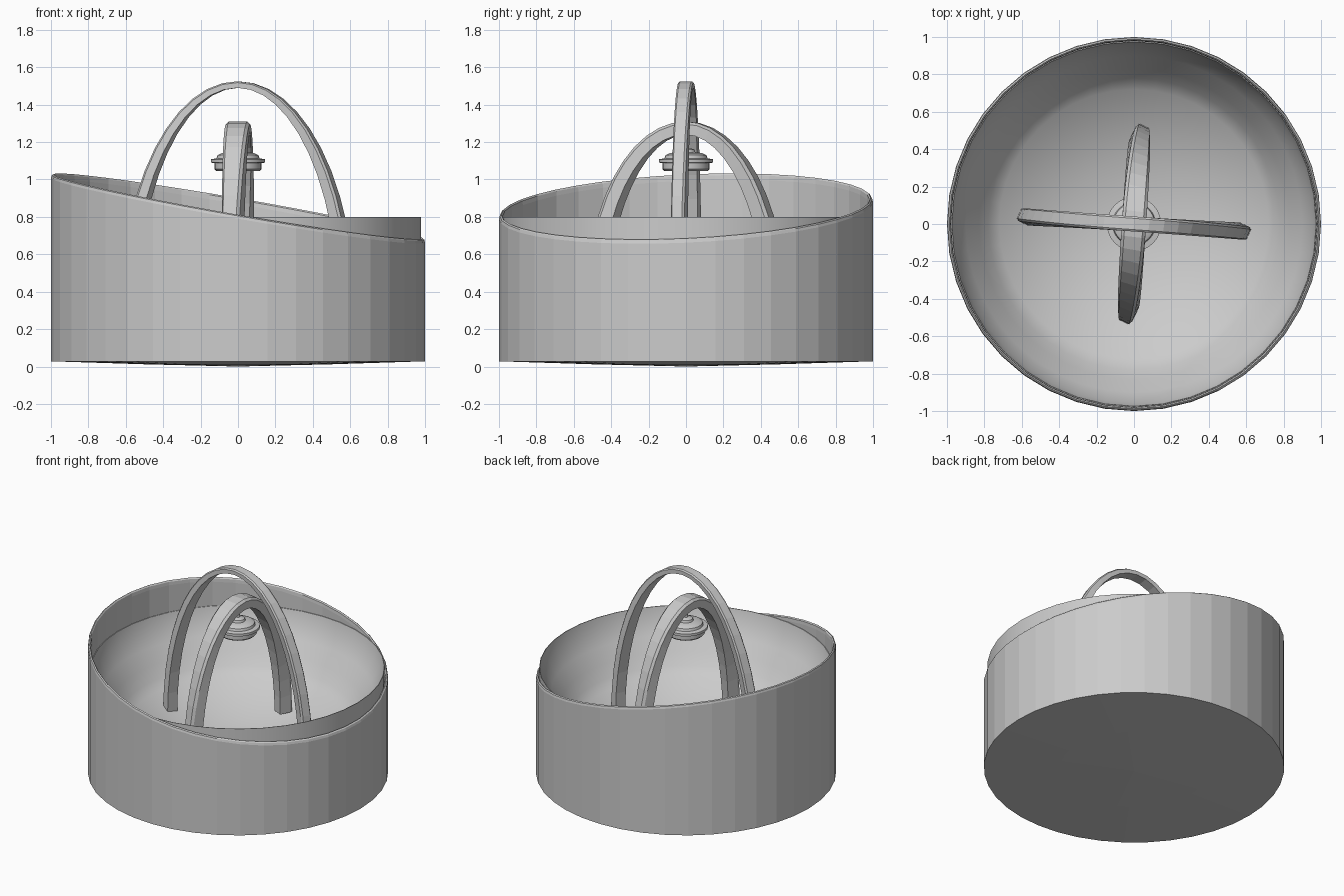
import bpy, bmesh, math
from math import sin, cos, pi

if "Cube" in bpy.data.objects:
    bpy.data.objects.remove(bpy.data.objects["Cube"])

SEG = 40
SLANT_X, SLANT_Y = -0.173, 0.045


def finish(name, bm, smooth=None):
    bmesh.ops.remove_doubles(bm, verts=bm.verts, dist=1e-5)
    bmesh.ops.recalc_face_normals(bm, faces=bm.faces)
    me = bpy.data.meshes.new(name)
    bm.to_mesh(me)
    bm.free()
    ob = bpy.data.objects.new(name, me)
    bpy.context.collection.objects.link(ob)
    if smooth:
        bpy.ops.object.select_all(action='DESELECT')
        ob.select_set(True)
        bpy.context.view_layer.objects.active = ob
        bpy.ops.object.shade_smooth_by_angle(angle=math.radians(smooth))
    return ob


def lathe(name, profile, seg=SEG, smooth=None):
    """Revolve (radius, z, slant) points about z; slant tilts that ring."""
    bm = bmesh.new()
    rings = []
    for r, z, s in profile:
        ring = []
        for i in range(seg):
            a = 2 * pi * i / seg
            x, y = r * cos(a), r * sin(a)
            ring.append(bm.verts.new((x, y, z + s * (SLANT_X * x + SLANT_Y * y))))
        rings.append(ring)
    for lo, hi in zip(rings, rings[1:]):
        for i in range(seg):
            j = (i + 1) % seg
            bm.faces.new((lo[i], lo[j], hi[j], hi[i]))
    return finish(name, bm, smooth)


def arch(name, outer, inner, w_top, w_foot, angle, twist, base=0.30, n=24):
    """Half-ellipse strap with softened outer corners; the legs twist about z."""
    section = [(0, -1), (0.8, -1), (1, -0.75), (1, 0.75), (0.8, 1), (0, 1)]
    bm = bmesh.new()
    rows = []
    for i in range(n + 1):
        t = pi * i / n
        w = (w_foot + (w_top - w_foot) * sin(t)) / 2
        cx = (outer[0] + inner[0]) / 2 * cos(t)
        yaw = math.radians(twist) * abs(cos(t))
        row = []
        for f, side in section:
            a = inner[0] + f * (outer[0] - inner[0])
            b = inner[1] + f * (outer[1] - inner[1])
            dx, dy = a * cos(t) - cx, side * w
            row.append(bm.verts.new((cx + dx * cos(yaw) - dy * sin(yaw),
                                     dx * sin(yaw) + dy * cos(yaw),
                                     base + b * sin(t))))
        rows.append(row)
    for p, q in zip(rows, rows[1:]):
        for k in range(len(section)):
            m = (k + 1) % len(section)
            bm.faces.new((p[k], p[m], q[m], q[k]))
    bm.faces.new(rows[0])
    bm.faces.new(rows[-1])
    ob = finish(name, bm)
    ob.rotation_euler.z = math.radians(angle)
    return ob


# outer shell with a slanted, rolled rim and a shallow domed underside
lathe("outer_shell", [
    (0.0, 0.0, 0), (0.5, 0.012, 0), (1.0, 0.028, 0),
    (1.0, 0.835, 1), (0.996, 0.85, 1), (0.988, 0.856, 1), (0.981, 0.848, 1),
    (0.979, 0.825, 1), (0.979, 0.60, 0)])

# inner bowl with a thin level rim
lathe("inner_bowl", [
    (0.978, 0.60, 0), (0.978, 0.80, 0), (0.974, 0.80, 0), (0.955, 0.72, 0),
    (0.90, 0.62, 0), (0.83, 0.53, 0), (0.78, 0.445, 0), (0.72, 0.395, 0),
    (0.35, 0.22, 0), (0.0, 0.20, 0)], smooth=35)

# crossed arches standing in the bowl
arch("large_arch", (0.62, 1.225), (0.55, 1.19), 0.08, 0.075, -4, -20)
arch("small_arch", (0.53, 1.01), (0.435, 0.94), 0.13, 0.075, 86, -22)

# stacked round ornament hanging below the small arch
lathe("hanging_disc", [
    (0.0, 1.045, 0), (0.115, 1.045, 0), (0.125, 1.055, 0), (0.125, 1.088, 0),
    (0.145, 1.09, 0), (0.145, 1.108, 0), (0.115, 1.113, 0), (0.11, 1.13, 0),
    (0.085, 1.142, 0), (0.05, 1.145, 0), (0.045, 1.16, 0), (0.015, 1.17, 0),
    (0.012, 1.25, 0), (0.0, 1.25, 0)], seg=32, smooth=30)
